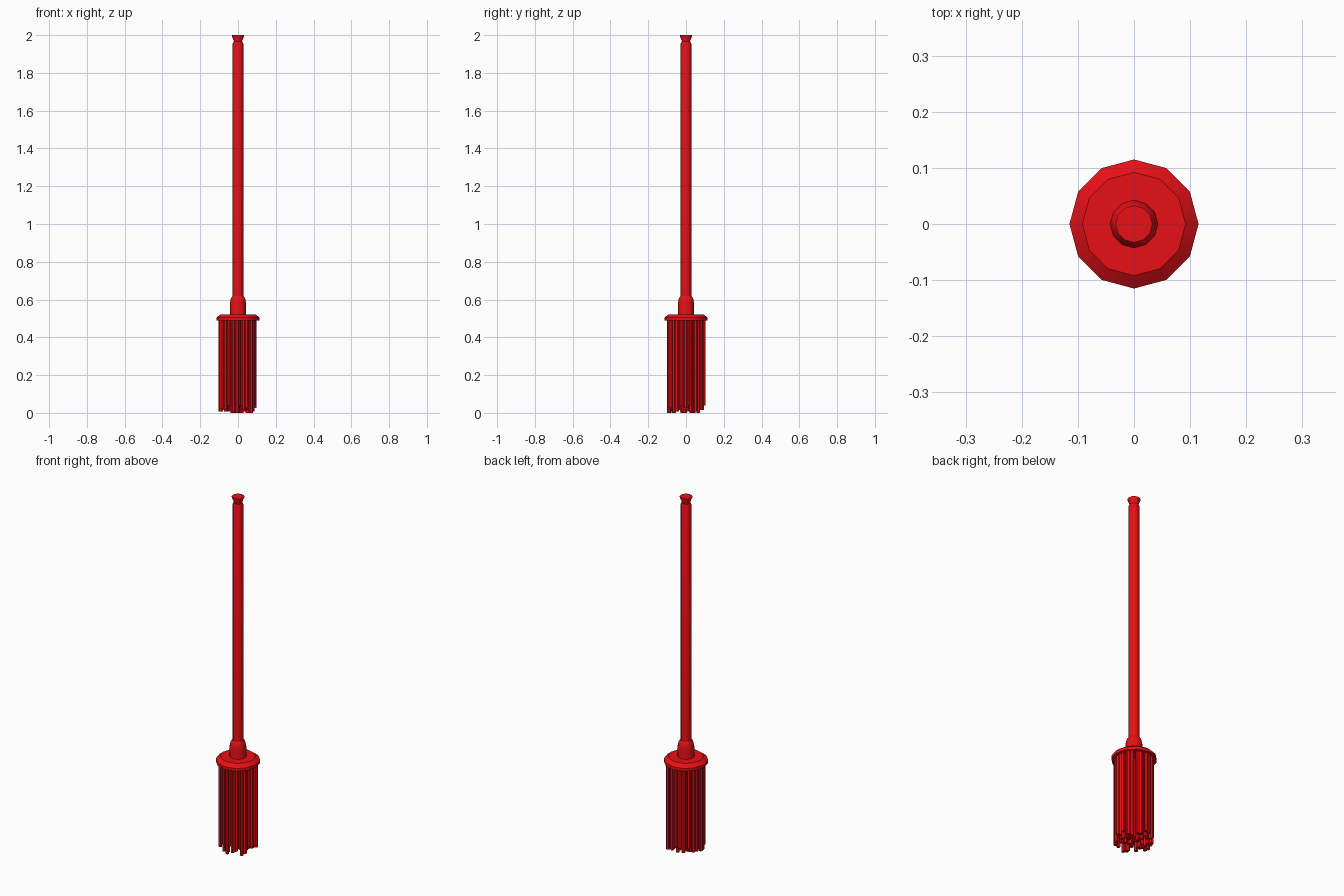
import bpy, bmesh, math, random

if "Cube" in bpy.data.objects:
    bpy.data.objects.remove(bpy.data.objects["Cube"])

random.seed(4)
red = bpy.data.materials.new("red_plastic")
red.diffuse_color = (0.8, 0.005, 0.008, 1)
red.use_nodes = True
red.node_tree.nodes["Principled BSDF"].inputs["Base Color"].default_value = red.diffuse_color


def finish(name, bm, angle):
    bmesh.ops.recalc_face_normals(bm, faces=bm.faces)
    mesh = bpy.data.meshes.new(name)
    bm.to_mesh(mesh)
    bm.free()
    mesh.materials.append(red)
    ob = bpy.data.objects.new(name, mesh)
    bpy.context.collection.objects.link(ob)
    bpy.ops.object.select_all(action='DESELECT')
    ob.select_set(True)
    bpy.context.view_layer.objects.active = ob
    bpy.ops.object.shade_smooth_by_angle(angle=math.radians(angle))
    return ob


def add_turned(bm, profile, sides, cx=0, cy=0, turn=0):
    """Capped solid of revolution from (radius, z) points."""
    rings = []
    for r, z in profile:
        rings.append([bm.verts.new((cx + r * math.cos(turn + math.tau * i / sides),
                                    cy + r * math.sin(turn + math.tau * i / sides), z))
                      for i in range(sides)])
    for a, b in zip(rings, rings[1:]):
        for i in range(sides):
            j = (i + 1) % sides
            bm.faces.new((a[i], a[j], b[j], b[i]))
    bm.faces.new(rings[0][::-1])
    bm.faces.new(rings[-1])


def turned(name, profile, sides=12, angle=35):
    bm = bmesh.new()
    add_turned(bm, profile, sides)
    return finish(name, bm, angle)


# Long pole with chamfered top
turned("handle", [(0.028, 0.54), (0.028, 1.955), (0.024, 1.965)])
# Flared end cap
turned("end_cap", [(0.020, 1.955), (0.021, 1.967), (0.033, 1.995), (0.033, 2.0)])
# Socket that grips the pole
turned("socket", [(0.043, 0.51), (0.043, 0.58), (0.038, 0.605), (0.030, 0.618)])
# Bevelled disc holding the strands
turned("head_disc", [(0.115, 0.488), (0.115, 0.504), (0.092, 0.522)])

# Strands hanging in concentric rings, uneven at the bottom
bm = bmesh.new()
for radius, count in ((0.092, 24), (0.068, 17), (0.043, 11), (0.018, 4)):
    for i in range(count):
        a = math.tau * (i + random.uniform(-0.2, 0.2)) / count
        r = radius + random.uniform(-0.004, 0.003)
        bottom = random.choice((0.0, 0.008, 0.015, 0.025, 0.038))
        add_turned(bm, [(0.0105, bottom), (0.0105, 0.495)], 6,
                   r * math.cos(a), r * math.sin(a), random.uniform(0, 1))
finish("strands", bm, 30)
